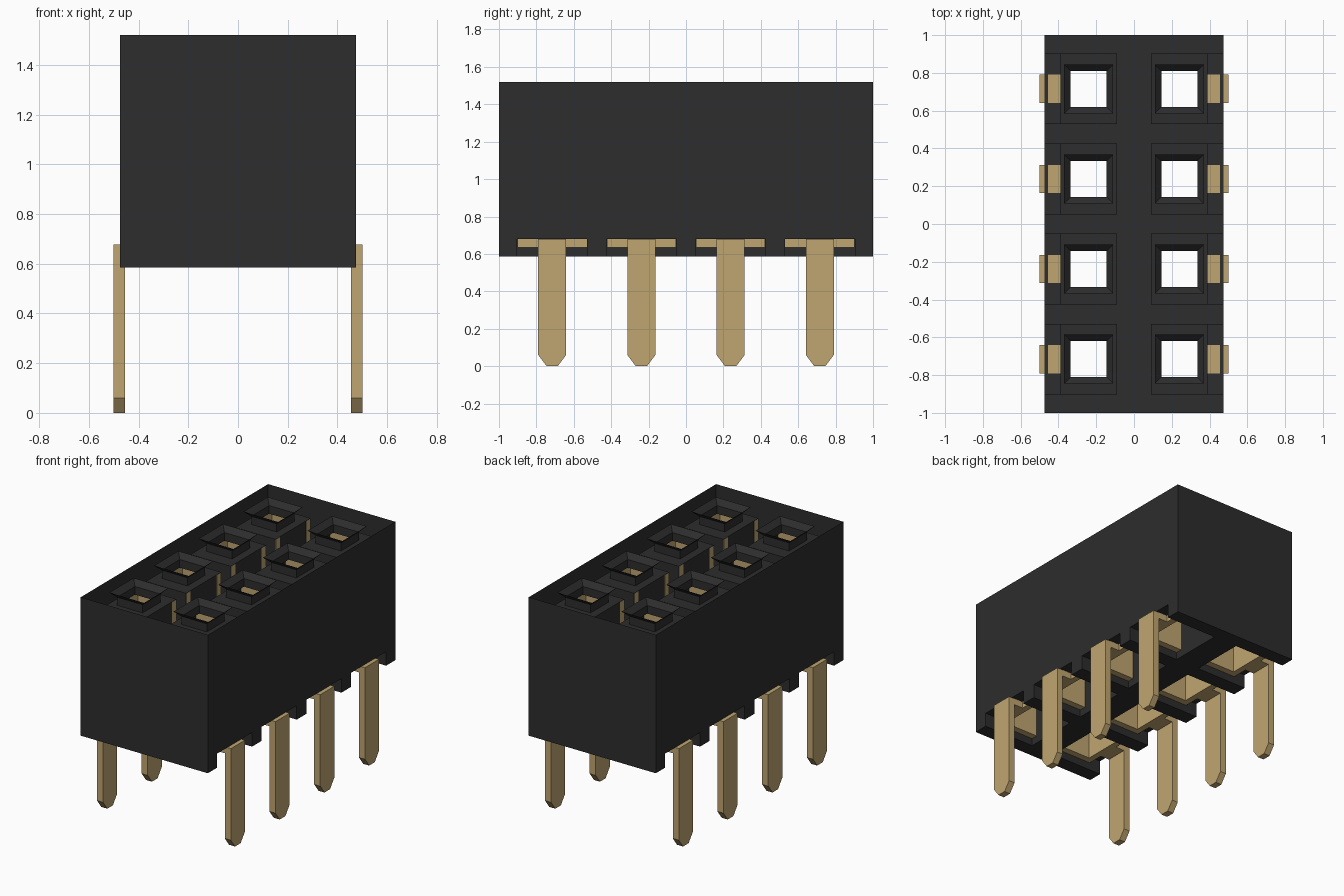
import bpy
import bmesh
from mathutils import Vector

cube = bpy.data.objects.get("Cube")
if cube:
    bpy.data.objects.remove(cube, do_unlink=True)

PITCH = 0.477
ROWS = [(i - 1.5) * PITCH for i in range(4)]
COL = 0.24             # cavity centre in x
HALF_X, BASE, TOP = 0.475, 0.585, 1.52
STEP, ROOF = 0.68, 1.43   # notch ceiling, cavity ceiling


def material(name, rgb):
    m = bpy.data.materials.new(name)
    m.use_nodes = True
    m.diffuse_color = (*rgb, 1)
    m.node_tree.nodes["Principled BSDF"].inputs["Base Color"].default_value = (*rgb, 1)
    return m


black = material("black plastic", (0.026, 0.026, 0.026))
gold = material("gold metal", (0.53, 0.38, 0.165))


def make_object(name, bm, mat):
    bmesh.ops.recalc_face_normals(bm, faces=bm.faces)
    mesh = bpy.data.meshes.new(name)
    bm.to_mesh(mesh)
    bm.free()
    mesh.materials.append(mat)
    ob = bpy.data.objects.new(name, mesh)
    bpy.context.collection.objects.link(ob)
    return ob


def add_box(bm, x, y, z):
    """Box from three (low, high) ranges."""
    verts = bmesh.ops.create_cube(bm, size=1)["verts"]
    for v in verts:
        v.co = Vector([(a + b) / 2 + c * (b - a) for (a, b), c in zip((x, y, z), v.co)])


def add_prism(bm, outline, x0, x1):
    """Outline in y and z, extruded along x."""
    ends = [[bm.verts.new((x, y, z)) for y, z in outline] for x in (x0, x1)]
    for ring in ends:
        bm.faces.new(ring)
    n = len(outline)
    for i in range(n):
        j = (i + 1) % n
        bm.faces.new((ends[0][i], ends[0][j], ends[1][j], ends[1][i]))


def add_loft(bm, cx, cy, sections):
    """Square sections given as (height, half width)."""
    rings = [[bm.verts.new((cx + sx * h, cy + sy * h, z))
              for sx, sy in ((-1, -1), (1, -1), (1, 1), (-1, 1))] for z, h in sections]
    bm.faces.new(rings[0])
    bm.faces.new(rings[-1])
    for a, b in zip(rings, rings[1:]):
        for i in range(4):
            j = (i + 1) % 4
            bm.faces.new((a[i], a[j], b[j], b[i]))


def span(side, a, b):
    return tuple(sorted((side * a, side * b)))


# Housing block
bm = bmesh.new()
add_box(bm, (-HALF_X, HALF_X), (-1, 1), (BASE, TOP))
housing = make_object("housing", bm, black)

# Cutters: side notches, contact cavities, flared entry holes
notches, cavities, entries = bmesh.new(), bmesh.new(), bmesh.new()
for side in (-1, 1):
    for y in ROWS:
        wide = (y - 0.187, y + 0.187)
        add_box(notches, span(side, 0.2, 0.6), wide, (0.4, STEP))
        add_box(cavities, span(side, 0.09, 0.39), wide, (0.4, ROOF))
        add_loft(entries, side * COL, y,
                 [(1.3, 0.095), (1.485, 0.095), (TOP, 0.13), (1.56, 0.17)])

for name, bm in (("notch_cutter", notches), ("cavity_cutter", cavities),
                 ("entry_cutter", entries)):
    cutter = make_object(name, bm, black)
    cutter.hide_render = True
    mod = housing.modifiers.new(name, "BOOLEAN")
    mod.operation = "DIFFERENCE"
    mod.solver = "EXACT"
    mod.object = cutter
    bpy.context.view_layer.objects.active = housing
    bpy.ops.object.modifier_apply(modifier=mod.name)
    bpy.data.objects.remove(cutter, do_unlink=True)

# Leave the shell open on top, with the entry funnels standing inside
bm = bmesh.new()
bm.from_mesh(housing.data)
cap = [f for f in bm.faces if f.normal.z > 0.9 and f.calc_center_median().z > TOP - 0.01]
bmesh.ops.delete(bm, geom=cap, context="FACES_ONLY")
bm.to_mesh(housing.data)
bm.free()

# Contacts: tapered pin, bridge through the notch, channel in the cavity
for side in (-1, 1):
    for i, y in enumerate(ROWS):
        bm = bmesh.new()
        w, tip = 0.075, 0.03
        add_prism(bm, [(y - w, STEP - 0.002), (y - w, 0.06), (y - tip, 0), (y + tip, 0),
                       (y + w, 0.06), (y + w, STEP - 0.002)], side * 0.455, side * 0.5)
        add_box(bm, span(side, 0.345, 0.456), (y - w, y + w), (0.635, STEP + 0.001))
        channel = (0.635, ROOF - 0.002)
        add_box(bm, span(side, 0.345, 0.388), (y - 0.14, y + 0.14), channel)
        for s in (-1, 1):
            plate = tuple(sorted((y + s * 0.14, y + s * 0.185)))
            add_box(bm, span(side, 0.089, 0.388), plate, channel)
        label = "left" if side > 0 else "right"
        make_object(f"{label}_contact_{i + 1}", bm, gold)
